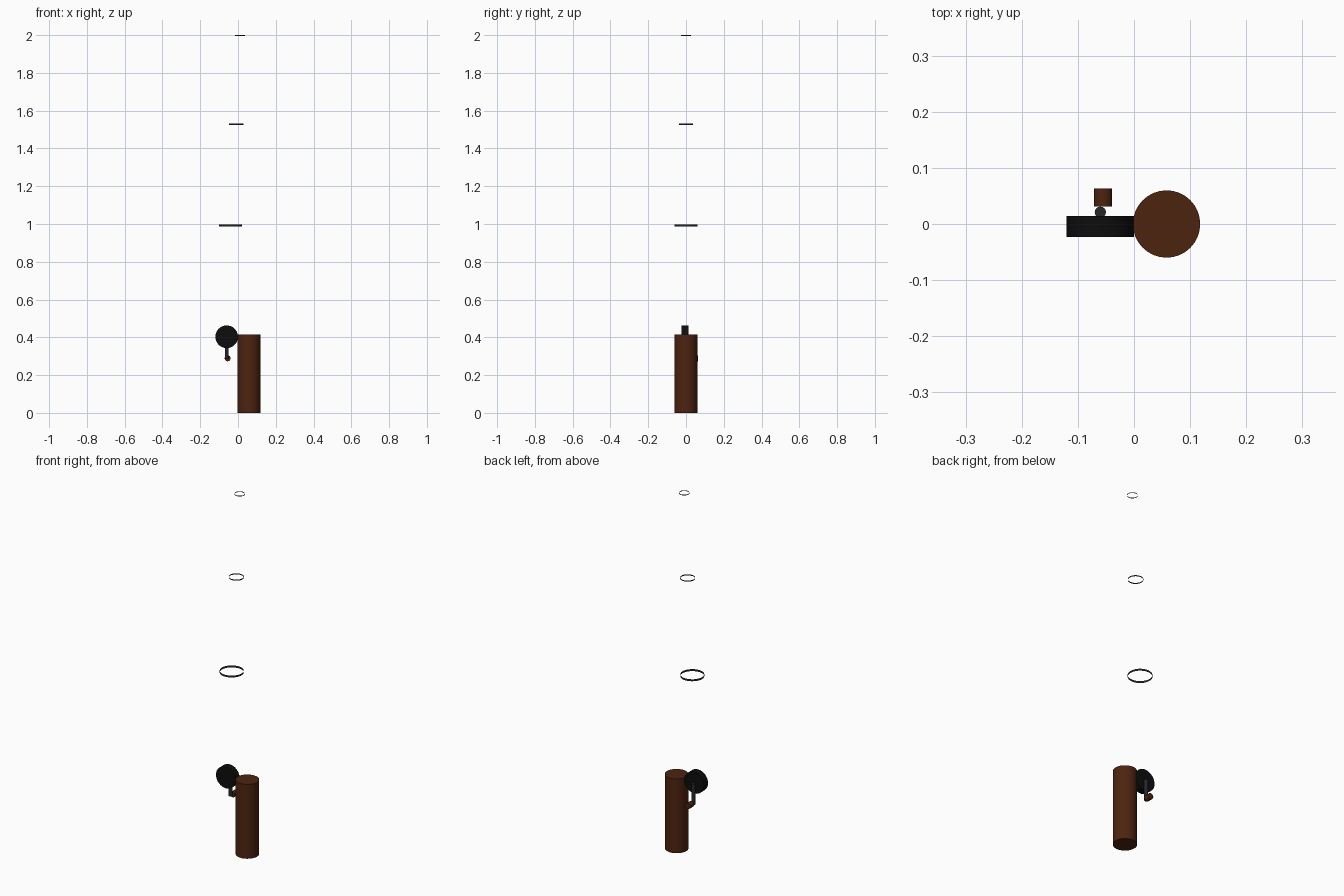
import bpy, math
from mathutils import Vector

if "Cube" in bpy.data.objects:
    bpy.data.objects.remove(bpy.data.objects["Cube"])


def material(name, rgb):
    m = bpy.data.materials.new(name)
    m.diffuse_color = (*rgb, 1)
    m.use_nodes = True
    m.node_tree.nodes["Principled BSDF"].inputs["Base Color"].default_value = m.diffuse_color
    return m


brown = material("dark_brown", (0.075, 0.017, 0.005))
black = material("black", (0.004, 0.004, 0.0045))
grey = material("dark_grey", (0.02, 0.02, 0.022))


def rod(name, start, end, radius, mat, sides=32, fill='NGON'):
    """Round bar between two points; fill NOTHING gives an open band."""
    a, b = Vector(start), Vector(end)
    bpy.ops.mesh.primitive_cylinder_add(
        vertices=sides, radius=radius, depth=(b - a).length,
        end_fill_type=fill, location=(a + b) / 2,
        rotation=(b - a).to_track_quat('Z', 'Y').to_euler())
    ob = bpy.context.object
    ob.name = name
    ob.data.materials.append(mat)
    bpy.ops.object.shade_smooth_by_angle(angle=math.radians(40))
    return ob


# Grip
rod("handle", (0.058, 0, 0), (0.058, 0, 0.415), 0.06, brown)

# Reel with crank arm and knob
rod("reel", (-0.06, -0.023, 0.403), (-0.06, 0.014, 0.403), 0.06, black)
rod("crank_arm", (-0.06, 0.021, 0.285), (-0.06, 0.021, 0.40), 0.01, grey, 16)
rod("crank_knob", (-0.055, 0.031, 0.289), (-0.055, 0.063, 0.289), 0.016, brown, 16)

# Line guides: thin open bands that shrink towards the tip
for i, (x, z, r, h) in enumerate([(-0.039, 0.987, 0.061, 0.011),
                                  (-0.010, 1.525, 0.038, 0.006),
                                  (0.0105, 1.996, 0.0265, 0.004)]):
    rod(f"line_guide_{i + 1}", (x, 0, z), (x, 0, z + h), r, grey, fill='NOTHING')
